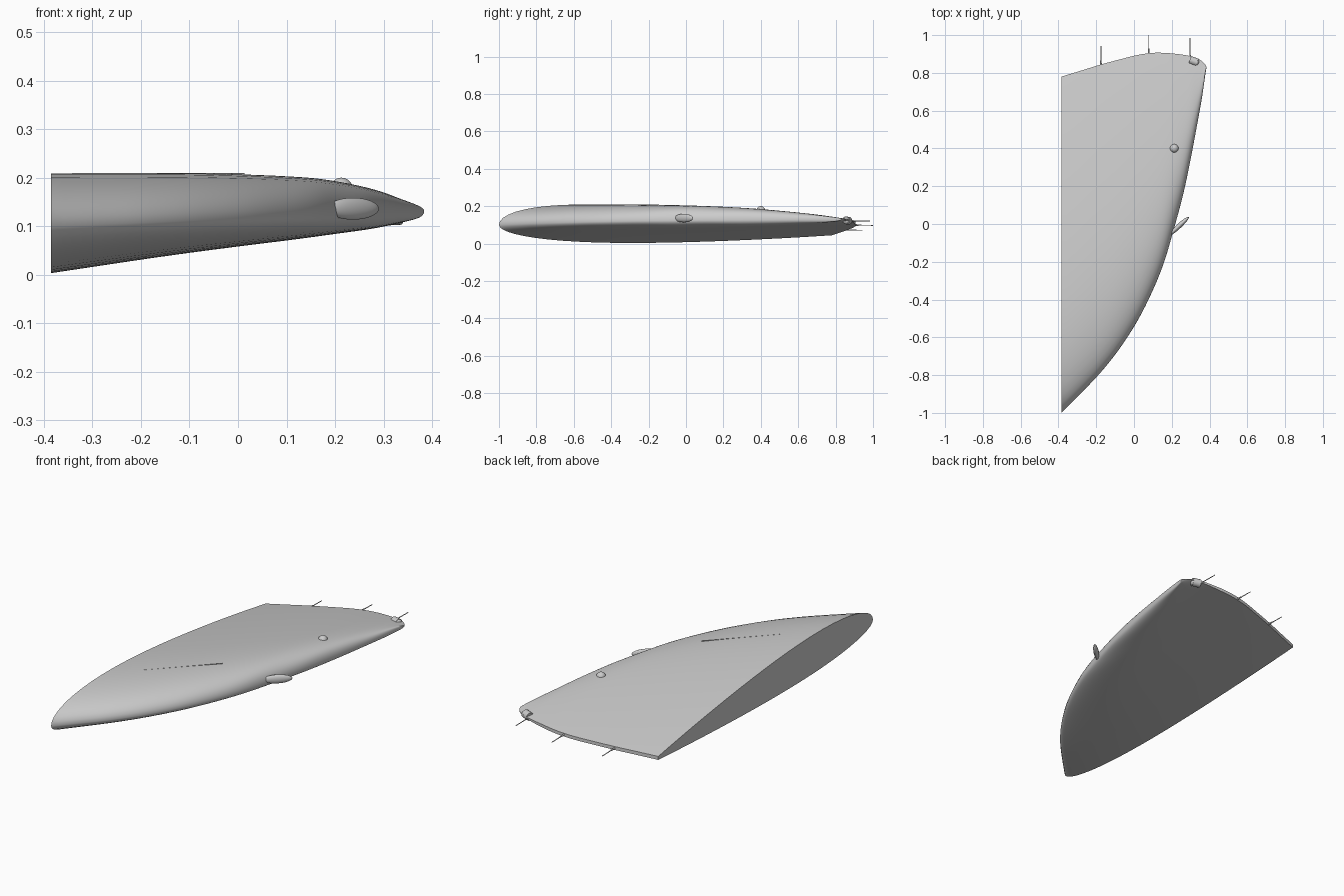
import bpy, bmesh, math
from mathutils import Vector

if "Cube" in bpy.data.objects:
    bpy.data.objects.remove(bpy.data.objects["Cube"])

# Spanwise stations: x, leading edge y, trailing edge y, lowest z, highest z
STATIONS = [
    (-.385, -1.0, .78, .002, .204), (-.28, -.895, .812, .018, .2055),
    (-.18, -.79, .843, .033, .206), (-.08, -.665, .87, .047, .206),
    (.02, -.51, .895, .06, .204), (.10, -.35, .906, .07, .201),
    (.16, -.20, .906, .078, .197), (.21, -.03, .902, .085, .19),
    (.26, .155, .896, .092, .18), (.30, .345, .888, .099, .169),
    (.335, .53, .877, .107, .156), (.36, .67, .862, .113, .147),
    (.376, .78, .845, .119, .140), (.383, .825, .832, .126, .134)]


def catmull(a, b, c, d, t):
    return tuple(.5 * (2*q + (r-p)*t + (2*p-5*q+4*r-s)*t*t + (3*q-p-3*r+s)*t**3)
                 for p, q, r, s in zip(a, b, c, d))


def smooth_rows(rows, n):
    first = tuple(2*a-b for a, b in zip(rows[0], rows[1]))
    last = tuple(2*a-b for a, b in zip(rows[-1], rows[-2]))
    p = [first] + rows + [last]
    out = [catmull(*p[i:i+4], k/n) for i in range(len(rows)-1) for k in range(n)]
    return out + [rows[-1]]


def half_thickness(s):
    raw = .2969*math.sqrt(s) - .126*s - .3516*s*s + .2843*s**3 - .1015*s**4
    return raw * 10


def section(x, le, te, zb, zt):
    nose = .1 + .039*(x + .385)
    tail = .053 + .1*(x + .385)
    mid = nose + .38*(tail - nose)
    blunt = .007*min(1, (te-le))
    n = 28
    steps = [(1 - math.cos(math.pi*i/n))/2 for i in range(n+1)]

    def point(s, side):
        amp = (zt if side > 0 else zb) - mid
        z = nose + s*(tail-nose) + amp*half_thickness(s) + side*blunt*s**3
        return Vector((x, le + s*(te-le), z))
    return [point(s, 1) for s in reversed(steps)] + [point(s, -1) for s in steps[1:]]


def finish(bm, name, angle=35):
    bmesh.ops.recalc_face_normals(bm, faces=bm.faces)
    mesh = bpy.data.meshes.new(name)
    bm.to_mesh(mesh)
    bm.free()
    ob = bpy.data.objects.new(name, mesh)
    bpy.context.collection.objects.link(ob)
    bpy.ops.object.select_all(action='DESELECT')
    ob.select_set(True)
    bpy.context.view_layer.objects.active = ob
    bpy.ops.object.shade_smooth_by_angle(angle=math.radians(angle))
    return ob


def rod(name, a, b, r1, r2, segments=12):
    a, b = Vector(a), Vector(b)
    bm = bmesh.new()
    bmesh.ops.create_cone(bm, cap_ends=True, segments=segments,
                          radius1=r1, radius2=r2, depth=(b-a).length)
    ob = finish(bm, name)
    ob.location = (a+b)/2
    ob.rotation_euler = (b-a).to_track_quat('Z', 'Y').to_euler()
    return ob


def ellipsoid(name, centre, radii, turn=0):
    bm = bmesh.new()
    bmesh.ops.create_uvsphere(bm, u_segments=28, v_segments=16, radius=1)
    bmesh.ops.scale(bm, vec=radii, verts=bm.verts)
    ob = finish(bm, name)
    ob.location = centre
    ob.rotation_euler.z = turn
    return ob


# Wing panel: airfoil sections lofted from root to rounded tip
bm = bmesh.new()
rings = [[bm.verts.new(p) for p in section(*row)] for row in smooth_rows(STATIONS, 4)]
for r0, r1 in zip(rings, rings[1:]):
    for i in range(len(r0)):
        j = (i+1) % len(r0)
        bm.faces.new((r0[i], r0[j], r1[j], r1[i]))
bm.faces.new(rings[0])
bm.faces.new(rings[-1])
finish(bm, "wing_panel", 40)

# Fairing on the leading edge
ellipsoid("leading_edge_fairing", (.237, -.012, .136), (.072, .013, .0225), math.radians(43))

# Dome on the upper skin
ellipsoid("upper_dome", (.213, .4, .178), (.023, .023, .022))

# Thin diagonal fence on the upper skin
a, b = Vector((-.25, -.42, .2)), Vector((.012, -.145, .2))
bm = bmesh.new()
bmesh.ops.create_cube(bm, size=1)
bmesh.ops.scale(bm, vec=((b-a).length, .003, .02), verts=bm.verts)
fence = finish(bm, "upper_fence")
fence.location = (a+b)/2
fence.rotation_euler.z = math.atan2(b.y-a.y, b.x-a.x)

# Tip lamp: short barrel with rounded end
rod("tip_lamp_barrel", (.297, .869, .122), (.335, .855, .124), .021, .021, 24)
ellipsoid("tip_lamp_lens", (.332, .856, .124), (.013, .019, .019), math.radians(-20))

# Trailing edge discharge wicks
for i, (x, y, end, z) in enumerate([(-.175, .835, .943, .073), (.078, .895, 1.0, .099),
                                    (.297, .86, .985, .122)]):
    rod(f"wick_base_{i+1}", (x, y, z), (x, y+.035, z), .005, .0035)
    rod(f"wick_{i+1}", (x, y, z), (x, end, z-.002), .0025, .002)
